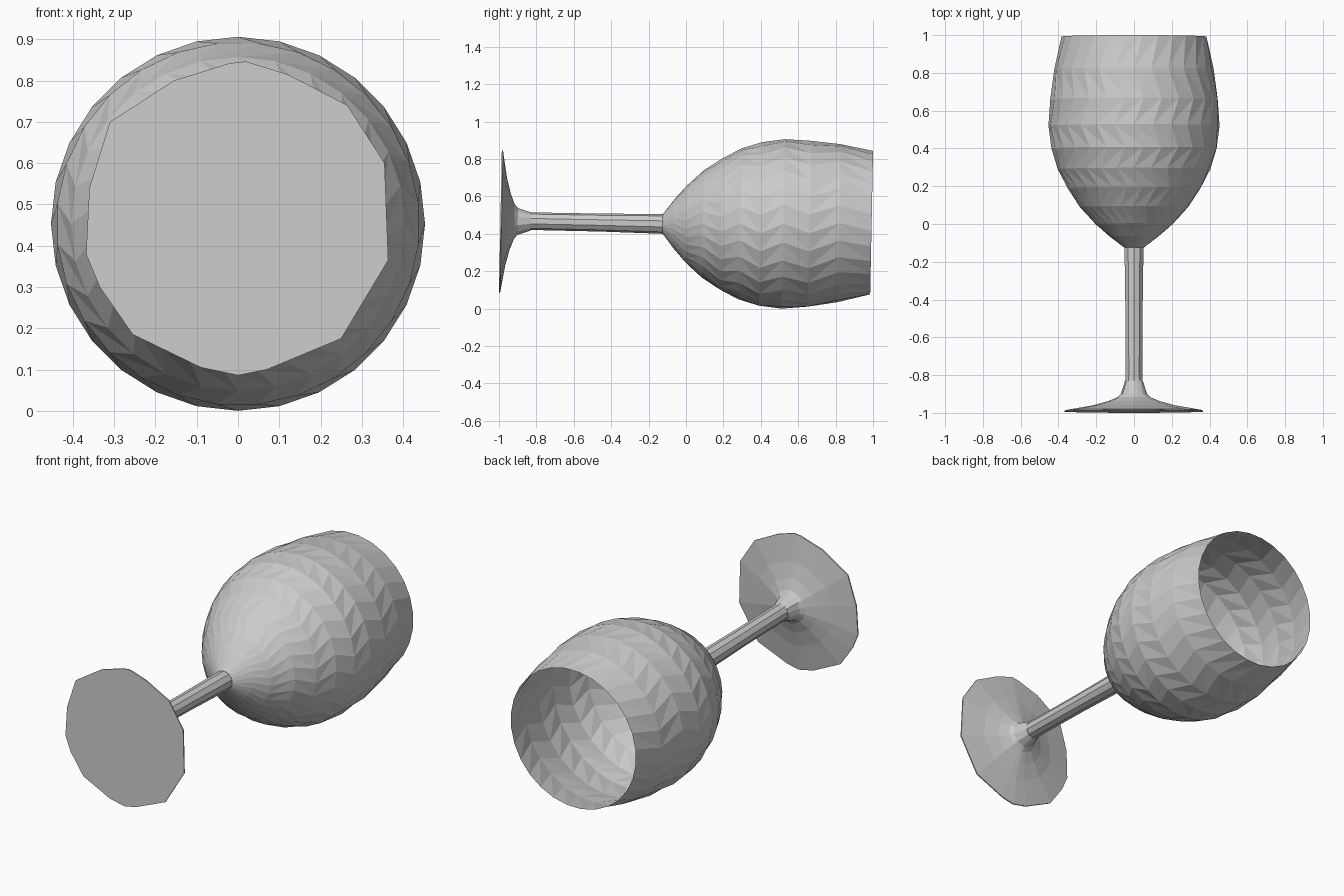
import bpy, bmesh
from math import cos, sin, pi

if "Cube" in bpy.data.objects:
    bpy.data.objects.remove(bpy.data.objects["Cube"])

TILT = 0.02  # whole glass leans very slightly


def circle(n, turn=0.0):
    return [(sin(2 * pi * (i + turn) / n), cos(2 * pi * (i + turn) / n)) for i in range(n)]


def make_part(name, rings, cap_start=False, cap_end=False, stagger=False):
    """Skin rings given as (y, centre z, radius, unit outline) along the y axis."""
    bm = bmesh.new()
    loops = []
    for y, cz, r, outline in rings:
        loops.append([bm.verts.new((u * r, y + TILT * w * r, cz + w * r)) for u, w in outline])
    for k, (a, b) in enumerate(zip(loops, loops[1:])):
        n = len(a)
        for i in range(n):
            j = (i + 1) % n
            if not stagger:
                bm.faces.new((a[i], a[j], b[j], b[i]))
            elif k % 2 == 0:   # next ring is half a step ahead
                bm.faces.new((a[i], a[j], b[i]))
                bm.faces.new((a[j], b[j], b[i]))
            else:              # next ring is half a step behind
                bm.faces.new((a[i], b[j], b[i]))
                bm.faces.new((a[i], a[j], b[j]))
    if cap_start:
        bm.faces.new(loops[0][::-1])
    if cap_end:
        bm.faces.new(loops[-1])
    bmesh.ops.recalc_face_normals(bm, faces=bm.faces)
    mesh = bpy.data.meshes.new(name)
    bm.to_mesh(mesh)
    bm.free()
    obj = bpy.data.objects.new(name, mesh)
    bpy.context.collection.objects.link(obj)
    return obj


# Bowl: staggered triangular facets, open thin rim
bowl_profile = [(-0.125, 0.453, 0.052), (-0.065, 0.453, 0.13), (0.0, 0.453, 0.206),
                (0.09, 0.453, 0.287), (0.19, 0.453, 0.354), (0.29, 0.453, 0.404),
                (0.40, 0.453, 0.440), (0.52, 0.453, 0.453), (0.66, 0.454, 0.446),
                (0.82, 0.457, 0.422), (0.9925, 0.46, 0.386)]
make_part("bowl", [(y, z, r, circle(28, 0.0 if k % 2 else 0.5))
                   for k, (y, z, r) in enumerate(bowl_profile)],
          cap_start=True, stagger=True)

# Stem: low-sided tapered rod
stem_profile = [(-0.88, 0.469, 0.049), (-0.80, 0.467, 0.047),
                (-0.45, 0.460, 0.048), (-0.12, 0.453, 0.053)]
make_part("stem", [(y, z, r, circle(10)) for y, z, r in stem_profile],
          cap_start=True, cap_end=True)

# Foot: uneven polygon disc that flares up to the stem
FOOT_Z = 0.466
edge = [(0.02, 0.846), (0.12, 0.815), (0.265, 0.74), (0.355, 0.60), (0.364, 0.365),
        (0.25, 0.175), (0.07, 0.10), (0.0, 0.086), (-0.09, 0.105), (-0.255, 0.185),
        (-0.335, 0.30), (-0.368, 0.38), (-0.36, 0.54), (-0.31, 0.70), (-0.155, 0.80),
        (-0.02, 0.842)]
outline = [(x / 0.38, (z - FOOT_Z) / 0.38) for x, z in edge]
foot_profile = [(-0.9925, 0.38), (-0.986, 0.38), (-0.962, 0.235), (-0.94, 0.15),
                (-0.918, 0.093), (-0.90, 0.072), (-0.83, 0.049)]
make_part("foot", [(y, FOOT_Z, r, outline) for y, r in foot_profile],
          cap_start=True, cap_end=True)
